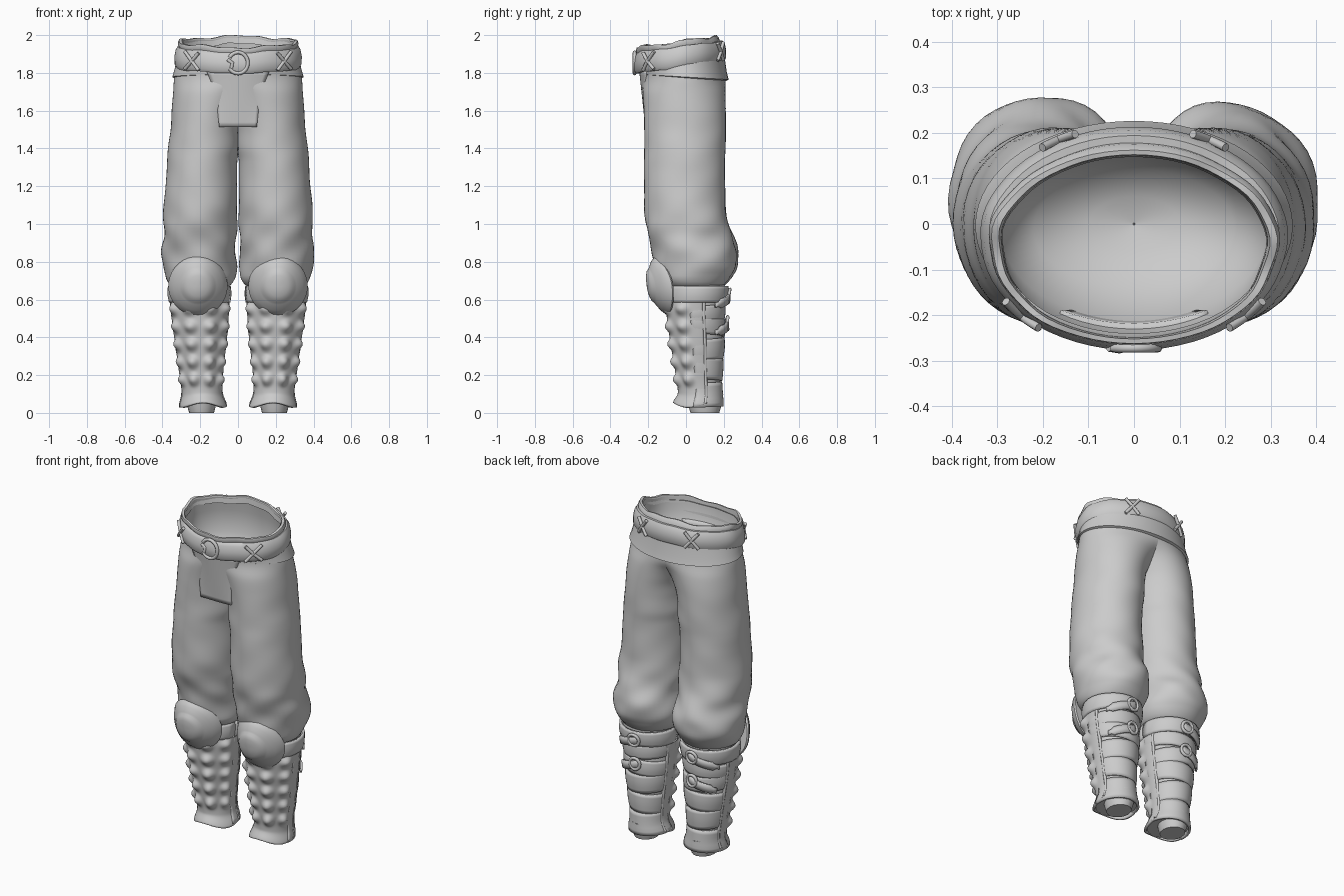
import bpy, bmesh, math
from math import sin, cos, pi, exp
from mathutils import Vector

if "Cube" in bpy.data.objects:
    bpy.data.objects.remove(bpy.data.objects["Cube"])

grey = bpy.data.materials.new("plain grey")
grey.use_nodes = True
GREY = (0.6, 0.6, 0.6, 1)
grey.diffuse_color = GREY
grey.node_tree.nodes["Principled BSDF"].inputs["Base Color"].default_value = GREY


def finish(ob, angle=50):
    ob.data.materials.clear()
    ob.data.materials.append(grey)
    bpy.ops.object.select_all(action="DESELECT")
    ob.select_set(True)
    bpy.context.view_layer.objects.active = ob
    bpy.ops.object.shade_smooth_by_angle(angle=math.radians(angle))
    return ob


def grid(name, rows, wrap=False, caps=False, thick=0, drop=None, angle=50):
    """Skin rows of points into one surface."""
    bm = bmesh.new()
    vs = [[bm.verts.new(p) for p in row] for row in rows]
    n = len(rows[0])
    for a, b in zip(vs, vs[1:]):
        for i in range(n if wrap else n - 1):
            j = (i + 1) % n
            quad = (a[i], a[j], b[j], b[i])
            if not (drop and all(drop(v.co) for v in quad)):
                bm.faces.new(quad)
    if caps:
        bm.faces.new(vs[0])
        bm.faces.new(vs[-1])
    bmesh.ops.recalc_face_normals(bm, faces=bm.faces)
    me = bpy.data.meshes.new(name)
    bm.to_mesh(me)
    bm.free()
    ob = bpy.data.objects.new(name, me)
    bpy.context.collection.objects.link(ob)
    if thick:
        mod = ob.modifiers.new("thickness", "SOLIDIFY")
        mod.thickness, mod.offset = thick, 0
    return finish(ob, angle)


def tube(name, pts, r, cyclic=False):
    cu = bpy.data.curves.new(name, "CURVE")
    cu.dimensions, cu.bevel_depth, cu.bevel_resolution = "3D", r, 2
    cu.use_fill_caps = True
    sp = cu.splines.new("POLY")
    sp.points.add(len(pts) - 1)
    for p, q in zip(sp.points, pts):
        p.co = (*q, 1)
    sp.use_cyclic_u = cyclic
    ob = bpy.data.objects.new(name, cu)
    bpy.context.collection.objects.link(ob)
    bpy.ops.object.select_all(action="DESELECT")
    ob.select_set(True)
    bpy.context.view_layer.objects.active = ob
    bpy.ops.object.convert(target="MESH")
    return finish(bpy.context.object)


def sample(table, z):
    """Smoothly read (cx, cy, rx, ry) from a table sorted by falling z."""
    z = min(max(z, table[-1][0]), table[0][0])
    k = next(i for i in range(len(table) - 1) if z >= table[i + 1][0])
    p = [table[min(max(k + d, 0), len(table) - 1)] for d in (-1, 0, 1, 2)]
    t = (p[1][0] - z) / (p[1][0] - p[2][0])
    return [b + 0.5 * t * (c - a + t * (2 * a - 5 * b + 4 * c - d + t * (3 * (b - c) + d - a)))
            for a, b, c, d in zip(*(q[1:] for q in p))]


def span(a, b, n):
    return [a + (b - a) * i / n for i in range(n + 1)]


def ring(z, cy, rx, ry, tilt=0, wave=0, n=64):
    out = []
    for i in range(n):
        a = 2 * pi * i / n
        y = cy + ry * sin(a)
        w = wave * (sin(5 * a) + 0.6 * sin(11 * a + 1))
        out.append((rx * cos(a) * (1 + w), y, z + tilt * y + w * 0.5))
    return out


# Waist: inner lining bowl, rolled rim, belt and yoke
grid("waist_lining", [ring(1.965, -.05, .29, .2, .14, .012), ring(1.88, -.04, .295, .205, .1),
                      ring(1.76, -.02, .29, .19), ring(1.66, -.01, .22, .13),
                      ring(1.62, 0, .1, .06), ring(1.61, 0, .002, .002)], wrap=True)
grid("waist_rim", [ring(z, cy, rx, ry, .14, .012) for z, cy, rx, ry in
                   ((1.93, -.035, .305, .215), (1.955, -.045, .318, .22), (1.972, -.05, .312, .212),
                    (1.972, -.05, .296, .202), (1.93, -.05, .288, .197))], wrap=True)
grid("belt", [ring(z, -.032, rx, rx - .092, .13, .005) for z, rx in
              ((1.832, .305), (1.833, .325), (1.85, .336), (1.89, .337), (1.925, .33),
               (1.944, .318), (1.945, .3))], wrap=True)
grid("yoke", [ring(1.87, -.02, .325, .225, .05), ring(1.81, -.01, .338, .226, -.03),
              ring(1.778, -.004, .348, .23, -.06), ring(1.77, -.004, .33, .215, -.06)], wrap=True)

# Front panel flowing out of the hips and ending in a straight hem
panel = []
for v in span(0, 1, 12):
    half = .1 + .02 * v + .045 * v ** 3
    panel.append([(half * u, -(.201 + .032 * v) + .03 * v * u * u, 1.515 + .3 * v)
                  for u in span(-1, 1, 14)])
grid("front_panel", panel, thick=.03)

# Belt buckle and crossed laces
tube("belt_buckle", [(.052 * cos(a), -.272, 1.853 + .056 * sin(a)) for a in span(-2.6, 2.6, 24)], .01)
tube("belt_buckle_pin", [(-.055, -.27, 1.87), (-.03, -.274, 1.853), (-.035, -.272, 1.825)], .01)


def cross(name, x, front):
    for d in (-1, 1):
        pts = []
        for t in span(-1, 1, 6):
            px = x + .036 * t * d
            y = -.032 + front * (.244 * math.sqrt(1 - (px / .336) ** 2) + .004)
            pts.append((px, y, 1.889 + .13 * y + .046 * t))
        tube(name, pts, .0095)


for s in (1, -1):
    cross("front_lace", s * .245, -1)
    cross("back_lace", s * .165, 1)

# Baggy trouser leg: z, cx, cy, rx, ry
LEG = [(1.86, 0, -.02, .318, .222), (1.78, 0, -.012, .337, .222), (1.7, .11, -.01, .233, .219),
       (1.6, .158, -.006, .193, .217), (1.5, .174, -.005, .183, .216), (1.4, .181, -.006, .189, .215),
       (1.34, .189, -.008, .186, .214), (1.25, .193, -.008, .187, .214), (1.1, .198, -.006, .194, .215),
       (1.0, .202, .008, .196, .218), (.93, .202, .025, .19, .22), (.85, .205, .05, .196, .223),
       (.77, .202, .056, .195, .213), (.71, .199, .045, .182, .188), (.675, .2, .045, .16, .158),
       (.66, .2, .045, .13, .13)]
# Shin: z, cx, cy, rx, ry
SHIN = [(.68, .205, .06, .157, .155), (.55, .202, .052, .15, .152), (.4, .198, .06, .135, .142),
        (.2, .195, .07, .11, .12), (.1, .19, .075, .104, .114), (.04, .185, .065, .124, .132)]


def leg_row(s, z):
    cx, cy, rx, ry = sample(LEG, z)
    lim = math.acos(max(-.85, min(0, -cx / rx)))
    angles = span(-lim, lim, 40) + span(lim, 2 * pi - lim, 10)[1:-1]
    fold = .02 * exp(-((z - .88) / .17) ** 2) + .004
    fold *= min(1, max(0, 1.7 - z) * 4)
    back = -.007 * s * exp(-((z - .82) / .15) ** 2)
    row = []
    for a in angles:
        w = 1 + fold * (sin(3 * a + 24 * z) + .7 * sin(5 * a - 33 * z + s))
        row.append((s * max(0, cx + rx * cos(a) * w), cy + back + ry * sin(a) * w, z))
    return row


def shin_pt(s, a, z, k=1.0):
    cx, cy, rx, ry = sample(SHIN, z)
    return Vector((s * (cx + k * rx * cos(a)), cy + k * ry * sin(a), z))


def band(name, s, z0, z1, a0, a1, k, slope=0):
    """Padded strap hugging the shin."""
    rows = [[shin_pt(s, a, z0 + (z1 - z0) * t + slope * (a - pi / 2), k + .03 * sin(pi * t))
             for a in span(a0, a1, 24)] for t in span(0, 1, 6)]
    grid(name, rows, thick=.014)


FRONT = -pi / 2


def guard_pt(s, off, z):
    """Shin guard surface: rows of pointed bosses, flared hem with low corners."""
    da = min(abs(abs(off) - c) for c in (.36, 1.08))
    dz = min(abs(z - .175 - .094 * i) for i in range(5))
    boss = .026 * exp(-(da / .19) ** 2 - (dz / .025) ** 2)
    dip = max(0, 1 - (z - .04) / .08)
    rx = sample(SHIN, z)[2]
    p = shin_pt(s, FRONT + off, z, .985 - .02 * dip + boss / rx)
    p.z -= dip * .012 * (1 - cos(2.8 * off)) - .012 * dip
    return p


for s, side in ((1, "left_"), (-1, "right_")):
    grid(side + "trouser_leg", [leg_row(s, z) for z in span(1.86, .66, 72)], wrap=True,
         drop=lambda c: abs(c.x) < 1e-5 and c.z > 1.38)

    # Calf core and foot stub
    grid(side + "calf", [[shin_pt(s, a, z, .93 + .012 * sin(z * 70)) for a in span(0, 2 * pi, 40)[:-1]]
                         for z in span(.68, .05, 40)], wrap=True, caps=True)
    grid(side + "ankle", [[(s * (.193 + r * cos(a)), .1 + r * 1.15 * sin(a), z)
                           for a in span(0, 2 * pi, 16)[:-1]]
                          for z, r in ((.1, .085), (.03, .074), (0, .066))], wrap=True, caps=True)

    # Studded shin guard with raised side borders
    grid(side + "shin_guard", [[guard_pt(s, off, z) for off in span(-1.8, 1.8, 64)]
                               for z in span(.64, .04, 72)], thick=.014)
    for e in (-1.85, 1.85):
        tube(side + "guard_border", [shin_pt(s, FRONT + e, z, 1.0) for z in span(.64, .05, 14)], .009)

    # Knee strap and calf straps
    band(side + "knee_strap", s, .585, .67, FRONT - 1.4, FRONT + 2 * pi - 1.4, 1.02)
    for z, h, slope in ((.5, .08, .01), (.405, .09, -.012), (.29, .11, .008),
                        (.17, .115, -.008), (.035, .13, .004)):
        band(side + "calf_strap", s, z, z + h, -.2, pi + .2, .965, slope)

    # Strap buckles with hanging tongues
    for z in (.62, .475):
        tube(side + "strap_buckle", [shin_pt(s, pi / 2 + .05 + .2 * cos(a), z + .034 * sin(a), 1.12)
                                     for a in span(0, 2 * pi, 16)[:-1]], .009, True)
        tongue = [[shin_pt(s, pi / 2 + .2 - 1.1 * t, z - .05 * t + w * (.024 if t < .9 else .012),
                           1.08 + .04 * sin(t * 3)) for w in (-1, 0, 1)] for t in span(0, 1, 10)]
        grid(side + "strap_tongue", tongue, thick=.012)

    # Domed knee pad with a raised boss, curled around the knee
    pad = []
    for r, h in ((.15, -.012), (.157, 0), (.153, .012), (.13, .032), (.1, .046), (.09, .05),
                 (.08, .06), (.055, .067), (.025, .07), (.002, .07)):
        row = []
        for a in span(0, 2 * pi, 36)[:-1]:
            x, z = r * cos(a), r * sin(a)
            row.append((s * (.212 + x), -.138 - h + 2.6 * x * x - .12 * z + 1.2 * z * z * (z < 0), .672 + z))
        pad.append(row)
    grid(side + "knee_pad", pad, wrap=True, caps=True, angle=40)
